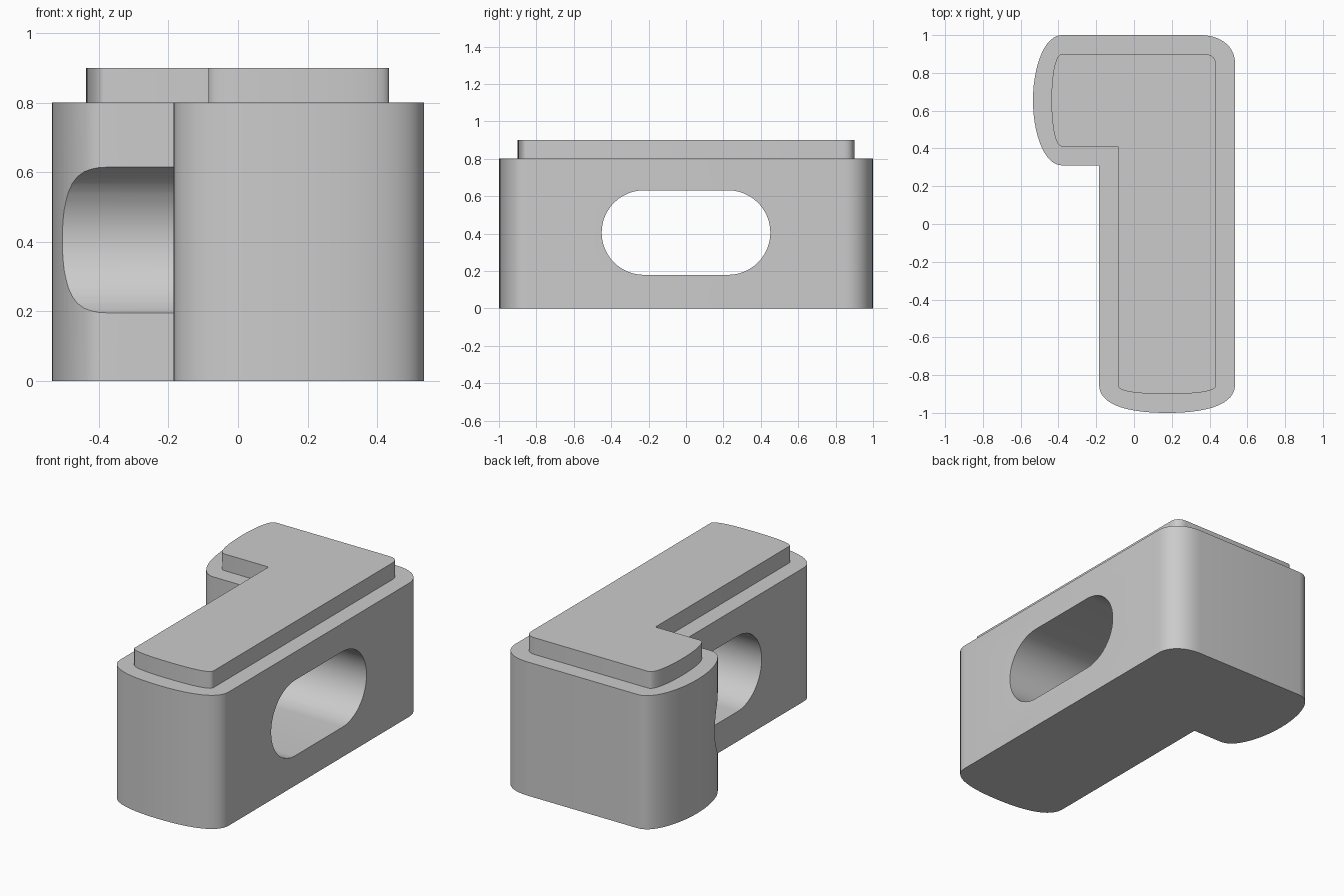
import bpy, bmesh, math
from mathutils import Vector
from mathutils.geometry import interpolate_bezier

if "Cube" in bpy.data.objects:
    bpy.data.objects.remove(bpy.data.objects["Cube"], do_unlink=True)

grey = bpy.data.materials.new("light_grey")
grey.use_nodes = True
grey.diffuse_color = (0.6, 0.6, 0.6, 1)
grey.node_tree.nodes["Principled BSDF"].inputs["Base Color"].default_value = (0.6, 0.6, 0.6, 1)

MID_X = 0.175   # centre line of the long arm
MID_Y = 0.655   # centre line of the short arm


def curve(*pts):
    return [p.copy() for p in interpolate_bezier(*[Vector((x, y, 0)) for x, y in pts], 14)]


def mirrored(pts, axis, centre):
    """Curve followed by its mirror image across a centre line."""
    out = [p.copy() for p in pts]
    for p in reversed(pts[:-1]):
        q = p.copy()
        q[axis] = 2 * centre - q[axis]
        out.append(q)
    return out


def prism(name, pts, direction):
    """Closed outline extruded along a direction."""
    bm = bmesh.new()
    face = bm.faces.new([bm.verts.new(p) for p in pts])
    ext = bmesh.ops.extrude_face_region(bm, geom=[face])
    verts = [v for v in ext["geom"] if isinstance(v, bmesh.types.BMVert)]
    bmesh.ops.translate(bm, verts=verts, vec=direction)
    bmesh.ops.recalc_face_normals(bm, faces=bm.faces)
    mesh = bpy.data.meshes.new(name)
    bm.to_mesh(mesh)
    bm.free()
    mesh.materials.append(grey)
    obj = bpy.data.objects.new(name, mesh)
    bpy.context.collection.objects.link(obj)
    return obj


def smooth(obj):
    bpy.ops.object.select_all(action="DESELECT")
    bpy.context.view_layer.objects.active = obj
    obj.select_set(True)
    bpy.ops.object.shade_smooth_by_angle(angle=math.radians(30))


def hook_outline(corner, bulge, end, inner_corner):
    """L outline: back right corner, bulged short arm, inner corner, bulged long arm."""
    return (curve(*corner)
            + mirrored(curve(*bulge), 1, MID_Y)
            + [Vector((*inner_corner, 0))]
            + mirrored(curve(*end), 0, MID_X))


body_outline = hook_outline(
    [(0.535, 0.85), (0.535, 0.94), (0.46, 1), (0.35, 1)],
    [(-0.38, 1), (-0.48, 1), (-0.535, 0.82), (-0.535, MID_Y)],
    [(-0.185, -0.85), (-0.185, -0.96), (-0.03, -1), (MID_X, -1)],
    (-0.185, 0.31))

cap_outline = hook_outline(
    [(0.435, 0.84), (0.435, 0.88), (0.41, 0.9), (0.37, 0.9)],
    [(-0.38, 0.9), (-0.42, 0.9), (-0.437, 0.78), (-0.437, MID_Y)],
    [(-0.085, -0.855), (-0.085, -0.89), (0.03, -0.9), (MID_X, -0.9)],
    (-0.085, 0.41))

# Main block
body = prism("body", body_outline, (0, 0, 0.8))

# Rounded slot running sideways through the block
radius, half = 0.226, 0.225
slot = []
for side in (1, -1):
    for i in range(25):
        a = side * math.pi / 2 - math.pi / 2 + math.pi * (i / 24) - (math.pi / 2 if side > 0 else -math.pi / 2)
        slot.append(Vector((-1, side * (half + radius * math.cos(math.pi * (i / 24 - 0.5))),
                            0.405 + side * radius * math.sin(math.pi * (i / 24 - 0.5)))))
cutter = prism("slot_cutter", slot, (2, 0, 0))
cut = body.modifiers.new("slot", "BOOLEAN")
cut.operation = "DIFFERENCE"
cut.solver = "EXACT"
cut.object = cutter
bpy.context.view_layer.objects.active = body
bpy.ops.object.modifier_apply(modifier=cut.name)
bpy.data.objects.remove(cutter, do_unlink=True)
smooth(body)

# Raised step on top
cap = prism("raised_cap", cap_outline, (0, 0, 0.1))
cap.location.z = 0.8
smooth(cap)
